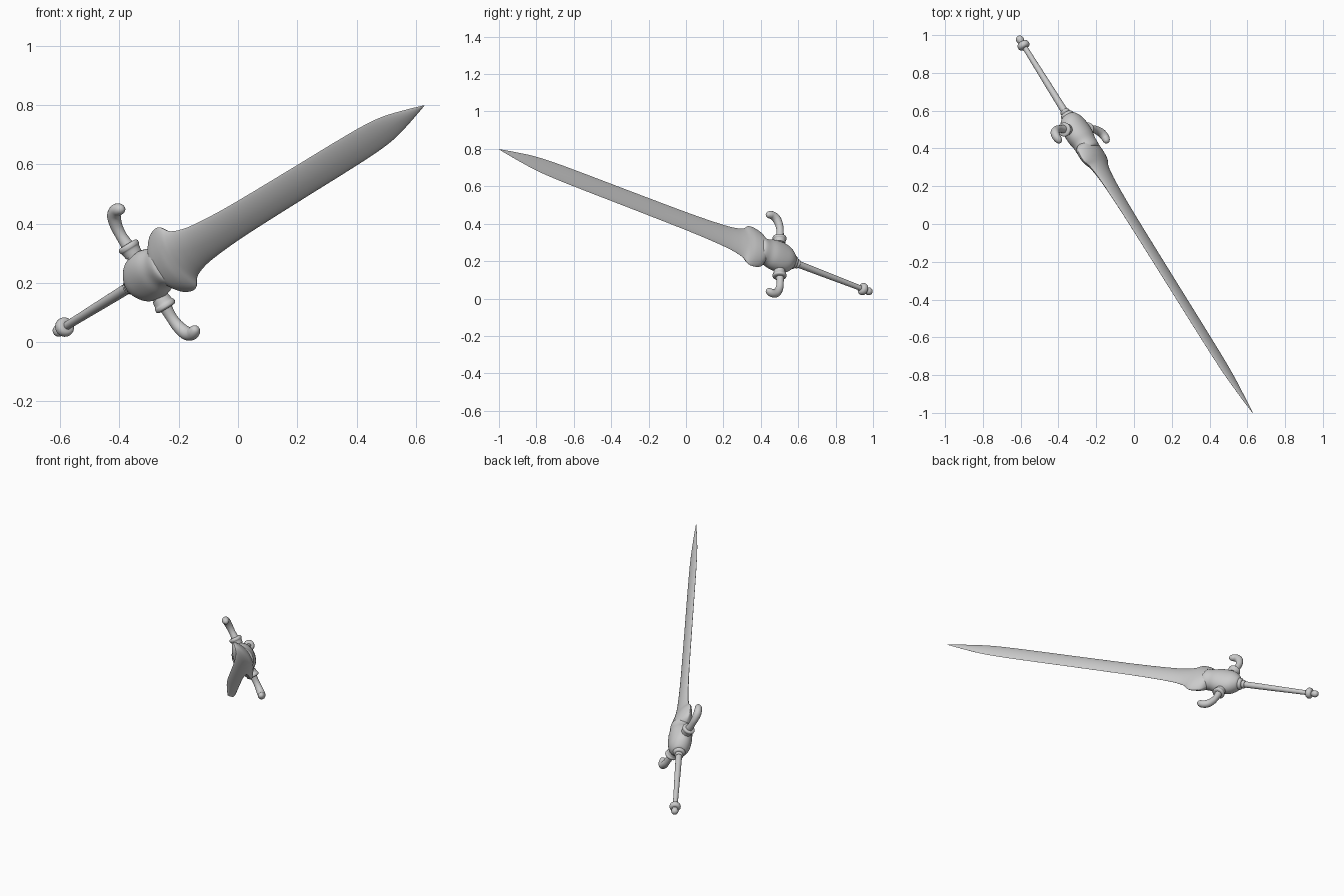
import bpy, bmesh
from math import cos, sin, pi
from mathutils import Vector, Matrix

if "Cube" in bpy.data.objects:
    bpy.data.objects.remove(bpy.data.objects["Cube"])

# Sword frame: X = blade width, Y = blade thickness, Z = towards the tip
origin = Vector((-0.307, 0.5, 0.222))
tip = Vector((0.628, -1.0, 0.798))
u = (tip - origin).normalized()
w = Vector((-u.z, 0, u.x)).normalized()
n = u.cross(w)
FRAME = Matrix.Translation(origin) @ Matrix((w, n, u)).transposed().to_4x4()


def smooth_path(rows, steps):
    """Catmull-Rom refinement of rows of numbers."""
    rows = [Vector(r) for r in rows]
    out = []
    for i in range(len(rows) - 1):
        p0, p1 = rows[max(i - 1, 0)], rows[i]
        p2, p3 = rows[i + 1], rows[min(i + 2, len(rows) - 1)]
        for k in range(steps):
            t = k / steps
            out.append(0.5 * (2 * p1 + (p2 - p0) * t + (2 * p0 - 5 * p1 + 4 * p2 - p3) * t * t
                              + (3 * p1 - p0 - 3 * p2 + p3) * t ** 3))
    return out + [rows[-1]]


def loft(name, rows, steps=4, sides=24, power=1.0, mirror=False, angle=40):
    """Rows are (along, across, half width, half thickness)."""
    secs = smooth_path(rows, steps)
    bm = bmesh.new()
    rings = []
    for i, s in enumerate(secs):
        a, b = secs[max(i - 1, 0)], secs[min(i + 1, len(secs) - 1)]
        d = Vector((b[1] - a[1], b[0] - a[0]))
        d = d.normalized() if d.length > 1e-6 else Vector((0, 1))
        ring = []
        for k in range(sides):
            t = 2 * pi * k / sides
            x, y = s[2] * cos(t), s[3] * sin(t) * abs(sin(t)) ** (power - 1)
            ring.append(bm.verts.new((s[1] + x * d.y, y, s[0] - x * d.x)))
        rings.append(ring)
    for r, q in zip(rings, rings[1:]):
        for k in range(sides):
            j = (k + 1) % sides
            bm.faces.new((r[k], r[j], q[j], q[k]))
    bm.faces.new(rings[0][::-1])
    bm.faces.new(rings[-1])
    bmesh.ops.recalc_face_normals(bm, faces=bm.faces)
    me = bpy.data.meshes.new(name)
    bm.to_mesh(me)
    bm.free()
    ob = bpy.data.objects.new(name, me)
    bpy.context.collection.objects.link(ob)
    ob.matrix_world = FRAME
    bpy.ops.object.select_all(action='DESELECT')
    ob.select_set(True)
    bpy.context.view_layer.objects.active = ob
    bpy.ops.object.shade_smooth_by_angle(angle=angle * pi / 180)
    if mirror:
        ob.modifiers.new("mirror", 'MIRROR').use_axis = (True, False, False)
    return ob


def turned(name, profile, steps=3):
    return loft(name, [(a, 0, r, r) for a, r in profile], steps)


# Blade with flared shoulders
loft("blade", [(a, 0, x, y) for a, x, y in [
    (.095, .06, .045), (.115, .095, .05), (.14, .113, .05), (.18, .122, .045), (.21, .117, .038),
    (.24, .092, .032), (.29, .077, .025), (.38, .066, .019), (.6, .057, .014), (1.0, .054, .012),
    (1.3, .053, .011), (1.5, .050, .010), (1.63, .041, .009), (1.76, .020, .006), (1.859, .001, .001)]],
    sides=32, power=1.5, angle=50)

# Swollen guard body
loft("guard_body", [(a, 0, x, y) for a, x, y in [
    (-.09, .03, .03), (-.078, .05, .045), (-.045, .077, .06), (0, .088, .065), (.05, .084, .066),
    (.09, .072, .061), (.125, .07, .06), (.14, .064, .052), (.15, .04, .03)]], sides=32)

# Curled guard arms and their collars
loft("guard_arm", [(0, .06, .028, .028), (0, .1, .025, .025), (-.003, .13, .021, .021),
                   (-.004, .165, .019, .019), (.002, .2, .021, .021), (.02, .232, .023, .023),
                   (.045, .244, .022, .022), (.066, .241, .020, .020), (.08, .234, .013, .013),
                   (.085, .231, .002, .002)], mirror=True)
loft("arm_collar", [(0, .085, .03, .03), (0, .105, .033, .033), (0, .112, .037, .037),
                    (0, .122, .037, .037), (0, .127, .03, .03), (0, .128, .018, .018)],
     mirror=True)

# Stepped collar between guard and grip
turned("grip_collar", [(-.125, .012), (-.124, .022), (-.116, .026), (-.106, .023), (-.104, .03),
                       (-.095, .036), (-.082, .036), (-.07, .04)])

# Slender grip
turned("grip", [(-.55, .014), (-.45, .015), (-.3, .017), (-.1, .019)])

# Pommel ring and end knob
turned("pommel_ring", [(-.571, .012), (-.57, .024), (-.563, .031), (-.553, .033), (-.543, .031),
                       (-.536, .024), (-.534, .012)])
turned("pommel_knob", [(-.612, .002), (-.609, .011), (-.602, .018), (-.59, .021), (-.578, .018),
                       (-.565, .013)])
